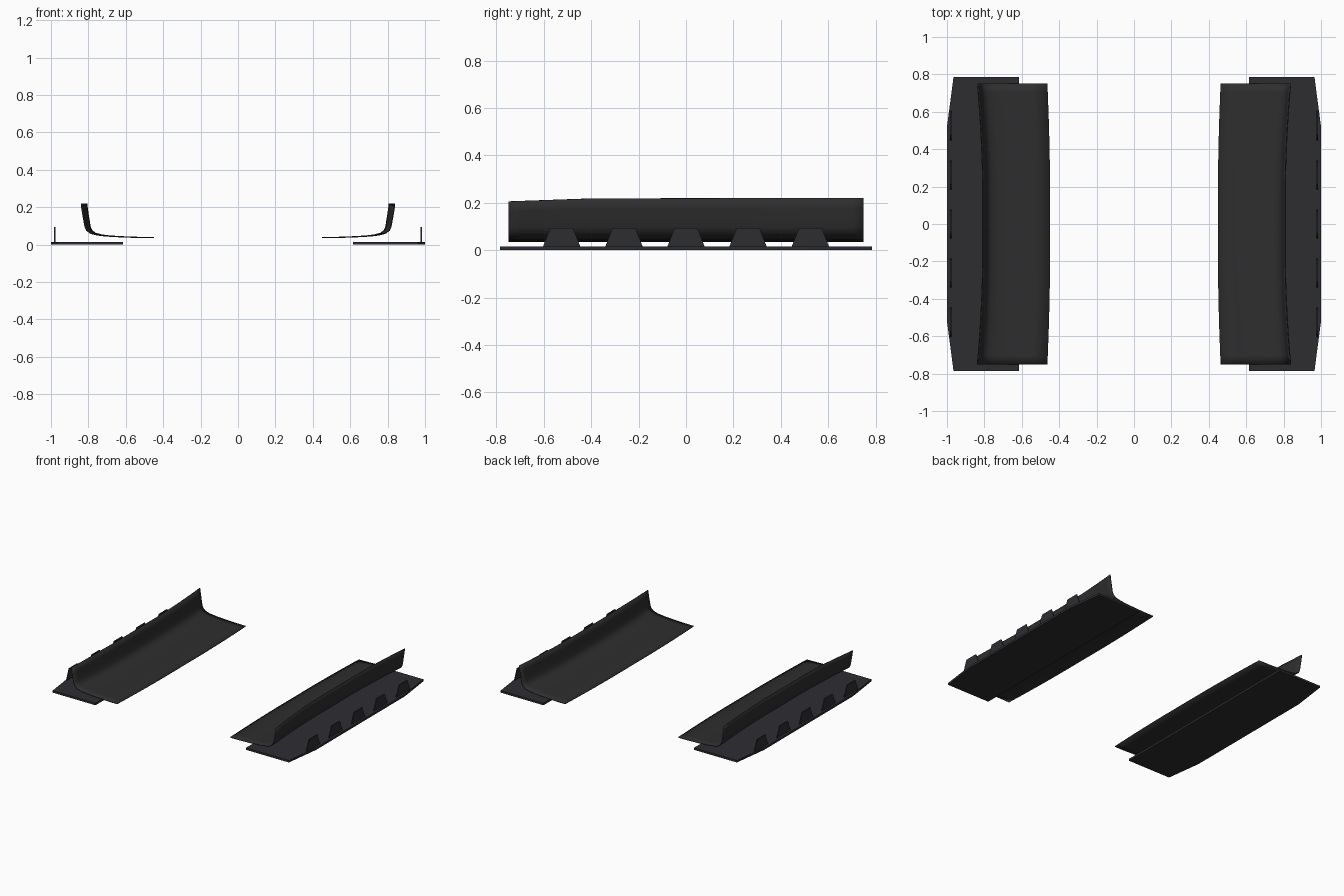
import bpy, bmesh

if "Cube" in bpy.data.objects:
    bpy.data.objects.remove(bpy.data.objects["Cube"])

def material(name, color):
    m = bpy.data.materials.new(name)
    m.diffuse_color = (*color, 1)
    m.use_nodes = True
    m.node_tree.nodes["Principled BSDF"].inputs["Base Color"].default_value = m.diffuse_color
    return m

PLATE = material("dark_plate", (0.027, 0.026, 0.031))
SILL = material("dark_sill", (0.027, 0.027, 0.028))

def finish(name, bm, mat):
    """Turn a right-hand part into a mesh object mirrored across x = 0."""
    bmesh.ops.recalc_face_normals(bm, faces=bm.faces)
    me = bpy.data.meshes.new(name)
    bm.to_mesh(me)
    bm.free()
    ob = bpy.data.objects.new(name, me)
    bpy.context.collection.objects.link(ob)
    me.materials.append(mat)
    return ob

def mirror(ob):
    ob.modifiers.new("mirror", 'MIRROR').use_mirror_merge = False

def prism(bm, points, offset):
    """Extrude a flat outline along an offset vector."""
    face = bm.faces.new([bm.verts.new(p) for p in points])
    ext = bmesh.ops.extrude_face_region(bm, geom=[face], use_keep_orig=True)
    verts = [v for v in ext["geom"] if isinstance(v, bmesh.types.BMVert)]
    bmesh.ops.translate(bm, verts=verts, vec=offset)

# Flat skirt plate with tapered outer ends
bm = bmesh.new()
half = [(0.615, 0.785), (0.965, 0.785), (1.0, 0.52)]
outline = half + [(x, -y) for x, y in reversed(half)]
prism(bm, [(x, y, 0) for x, y in outline], (0, 0, 0.015))
mirror(finish("skirt_plate", bm, PLATE))

# Row of upright trapezoid fins along the outer edge
bm = bmesh.new()
for cy in (-0.525, -0.262, 0, 0.262, 0.525):
    prism(bm, [(0.977, cy - 0.08, 0.012), (0.977, cy + 0.08, 0.012),
               (0.977, cy + 0.048, 0.094), (0.977, cy - 0.048, 0.094)], (0.006, 0, 0))
mirror(finish("skirt_fins", bm, PLATE))

# Curved sill: an L section swept front to back, flaring outwards at its ends
profile = [(0.449, 0.038), (0.53, 0.039), (0.61, 0.042), (0.68, 0.046), (0.73, 0.052),
           (0.762, 0.061), (0.782, 0.076), (0.791, 0.098), (0.796, 0.13),
           (0.803, 0.175), (0.809, 0.219)]
bm = bmesh.new()
rows = []
N = 32
for i in range(N + 1):
    y = -0.75 + 1.5 * i / N
    flare = max(0, (abs(y) - 0.2) / 0.55) ** 1.7
    drop = 0.012 * max(0, (-y - 0.4) / 0.35)
    row = []
    for x, z in profile:
        out = (x - 0.449) / 0.36
        up = max(0, (z - 0.1) / 0.12)
        row.append(bm.verts.new((x + flare * (0.014 + 0.014 * out), y,
                                 z + up * (0.002 * y - drop))))
    rows.append(row)
for a, b in zip(rows, rows[1:]):
    for j in range(len(profile) - 1):
        bm.faces.new((a[j], a[j + 1], b[j + 1], b[j]))
sill = finish("sill_panel", bm, SILL)
solid = sill.modifiers.new("thickness", 'SOLIDIFY')
solid.thickness = 0.006
solid.offset = 0
mirror(sill)
bpy.context.view_layer.objects.active = sill
sill.select_set(True)
bpy.ops.object.shade_smooth_by_angle(angle=0.6)
